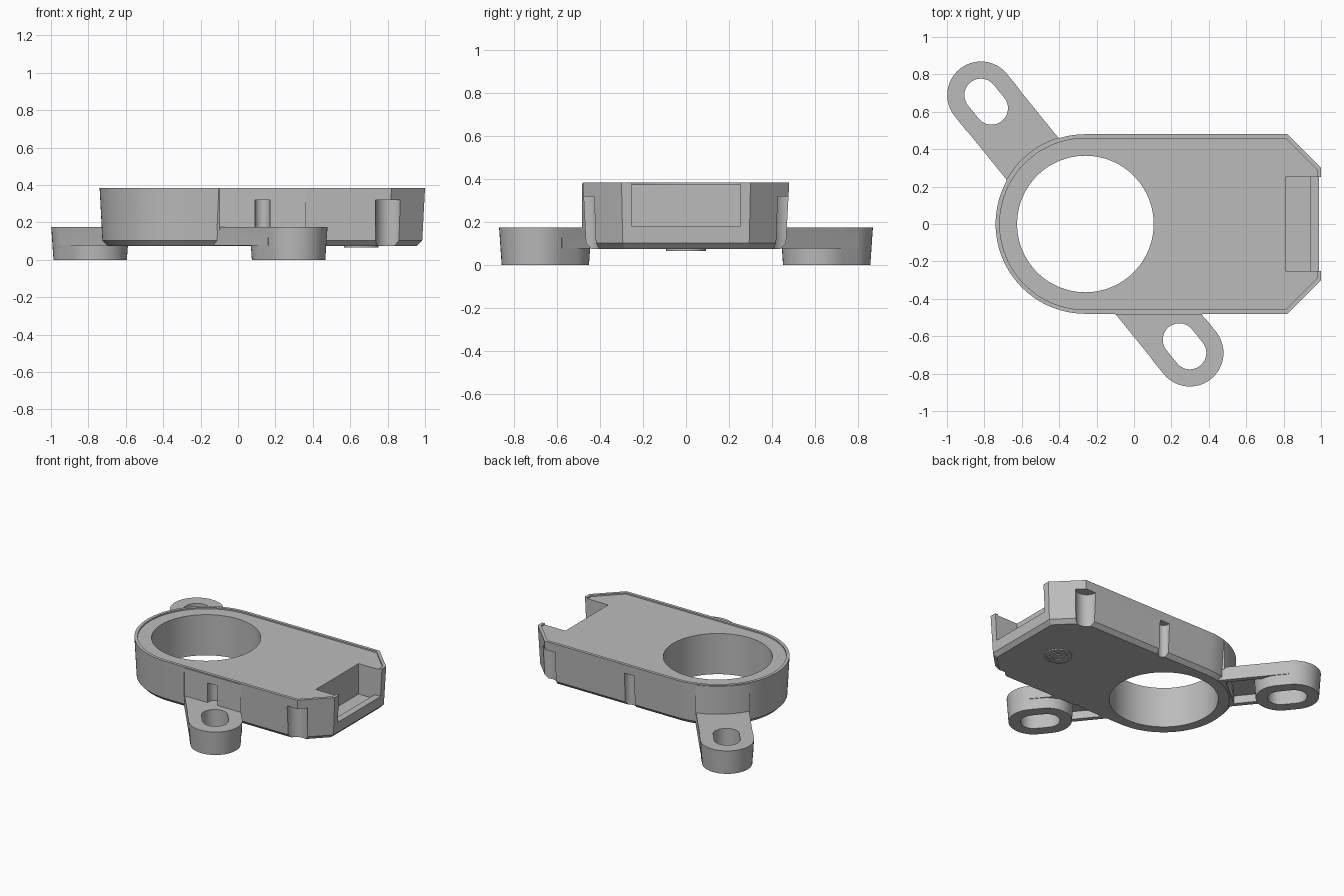
import bpy, bmesh, math
from mathutils import Vector

if "Cube" in bpy.data.objects:
    bpy.data.objects.remove(bpy.data.objects["Cube"], do_unlink=True)

grey = bpy.data.materials.new("plain grey")
grey.use_nodes = True
grey.diffuse_color = (0.5, 0.5, 0.5, 1)
grey.node_tree.nodes["Principled BSDF"].inputs["Base Color"].default_value = (0.5, 0.5, 0.5, 1)

CENTRE = Vector((-0.26, 0))
ARM_DIR = Vector((0.63, -0.777)).normalized()
REACH = 0.887


def loft(name, layers):
    """Solid through stacked outlines; each layer is (points, z)."""
    bm = bmesh.new()
    rings = [[bm.verts.new((p[0], p[1], z)) for p in pts] for pts, z in layers]
    n = len(rings[0])
    bm.faces.new(rings[0])
    bm.faces.new(rings[-1])
    for low, high in zip(rings, rings[1:]):
        for i in range(n):
            j = (i + 1) % n
            bm.faces.new((low[i], low[j], high[j], high[i]))
    bmesh.ops.recalc_face_normals(bm, faces=bm.faces)
    mesh = bpy.data.meshes.new(name)
    bm.to_mesh(mesh)
    bm.free()
    mesh.materials.append(grey)
    obj = bpy.data.objects.new(name, mesh)
    bpy.context.collection.objects.link(obj)
    return obj


def prism(name, pts, z0, z1):
    return loft(name, [(pts, z0), (pts, z1)])


def circle(c, r, n=96):
    return [(c[0] + r * math.cos(2 * math.pi * i / n),
             c[1] + r * math.sin(2 * math.pi * i / n)) for i in range(n)]


def stadium(a, b, r, n=24):
    a, b = Vector(a), Vector(b)
    start = math.atan2(b.y - a.y, b.x - a.x) - math.pi / 2
    pts = []
    for c, turn in ((b, 0), (a, math.pi)):
        for i in range(n + 1):
            t = start + turn + math.pi * i / n
            pts.append((c.x + r * math.cos(t), c.y + r * math.sin(t)))
    return pts


def strip(d, t0, t1, half):
    """Rectangle along direction d from the ring centre."""
    side = Vector((-d.y, d.x)) * half
    return [CENTRE + d * t0 - side, CENTRE + d * t1 - side,
            CENTRE + d * t1 + side, CENTRE + d * t0 + side]


def box(x0, x1, y0, y1):
    return [(x0, y0), (x1, y0), (x1, y1), (x0, y1)]


def outline(inset):
    """Body outline: half round on the left, clipped corners on the right."""
    r, k, n = 0.48 - inset, 0.41 * inset, 64
    pts = [(CENTRE.x + r * math.cos(t), r * math.sin(t))
           for t in (math.pi * (0.5 + i / n) for i in range(n + 1))]
    return pts + [(0.82 - k, -r), (1 - inset, k - 0.3), (1 - inset, 0.3 - k), (0.82 - k, r)]


def combine(obj, other, operation):
    mod = obj.modifiers.new("combine", 'BOOLEAN')
    mod.operation, mod.solver, mod.object = operation, 'EXACT', other
    bpy.context.view_layer.update()
    bpy.ops.object.select_all(action='DESELECT')
    bpy.context.view_layer.objects.active = obj
    obj.select_set(True)
    bpy.ops.object.modifier_apply(modifier=mod.name)
    bpy.data.objects.remove(other, do_unlink=True)


def smooth(obj):
    bpy.ops.object.select_all(action='DESELECT')
    bpy.context.view_layer.objects.active = obj
    obj.select_set(True)
    bpy.ops.object.shade_smooth_by_angle(angle=math.radians(25))


# Drafted housing with a bevelled underside
body = loft("housing", [(outline(0.042), 0.075), (outline(0.015), 0.103), (outline(0), 0.385)])

# Upright pads where the arms meet the housing
for s in (1, -1):
    pad = prism("pad", strip(ARM_DIR * s, 0.4, 1.0, 0.18), 0.16, 0.38)
    combine(pad, prism("pad_limit", outline(-0.004), 0.1, 0.5), 'INTERSECT')
    combine(body, pad, 'UNION')

# Large round opening, sunken lid and end pocket
combine(body, prism("opening", circle(CENTRE, 0.365), -0.1, 0.6), 'DIFFERENCE')
combine(body, prism("lid_recess", outline(0.022), 0.375, 0.6), 'DIFFERENCE')
combine(body, prism("pocket", box(0.81, 0.94, -0.25, 0.25), 0.15, 0.6), 'DIFFERENCE')
combine(body, prism("pocket_mouth", box(0.93, 1.2, -0.25, 0.25), 0.18, 0.61), 'DIFFERENCE')

# Screw grooves up both long sides
for s in (1, -1):
    for x, y, r in ((0.81, 0.475, 0.075), (0.13, 0.465, 0.04)):
        groove = prism("groove", stadium((x, s * y), (x, s * 0.8), r), -0.1, 0.32)
        combine(body, groove, 'DIFFERENCE')
smooth(body)

# Mounting arms with a slotted foot
for s, name in ((1, "front_arm"), (-1, "back_arm")):
    d = ARM_DIR * s
    outer, inner = CENTRE + d * REACH, CENTRE + d * (REACH - 0.09)
    arm = prism(name, strip(d, 0.4, REACH, 0.178), 0.077, 0.175)
    combine(arm, prism("hollow", strip(d, 0.45, 0.8, 0.145), -0.1, 0.135), 'DIFFERENCE')
    foot = loft("foot", [(stadium(inner, outer, 0.168), 0), (stadium(inner, outer, 0.18), 0.175)])
    combine(arm, foot, 'UNION')
    combine(arm, prism("slot", stadium(inner, outer, 0.088), -0.1, 0.4), 'DIFFERENCE')
    smooth(arm)

# Round ringed button on the underside
button = prism("underside_button", circle((0.66, 0), 0.092, 48), 0.066, 0.08)
for r0, r1 in ((0.06, 0.075), (0.025, 0.045)):
    ring = prism("ring", circle((0.66, 0), r1, 48), 0.05, 0.071)
    combine(ring, prism("ring_core", circle((0.66, 0), r0, 48), 0.0, 0.1), 'DIFFERENCE')
    combine(button, ring, 'DIFFERENCE')
smooth(button)
